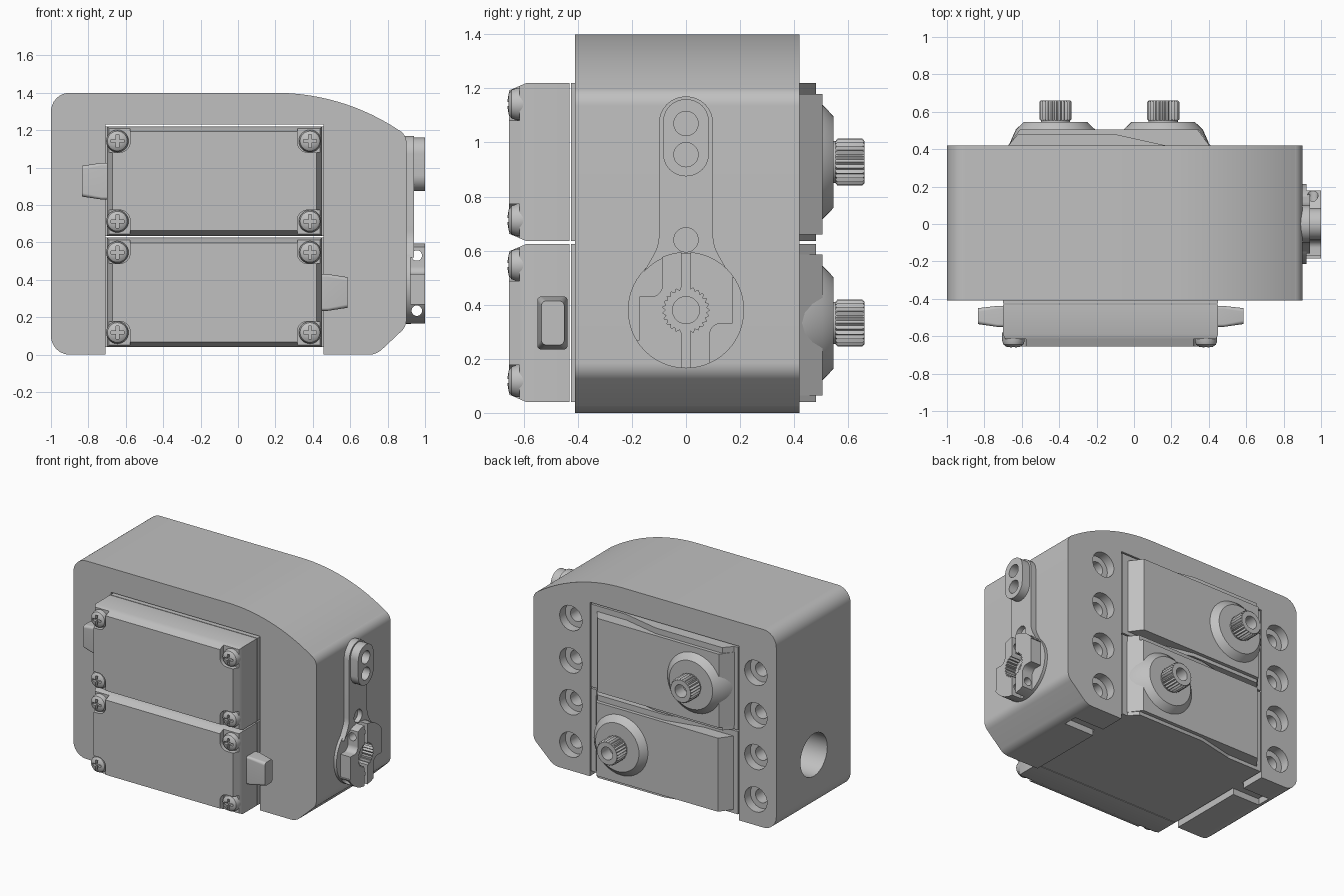
import bpy, bmesh, math
from mathutils import Vector

cube = bpy.data.objects.get("Cube")
if cube:
    bpy.data.objects.remove(cube)

grey = bpy.data.materials.new("plain grey")
grey.use_nodes = True
grey.diffuse_color = (0.53, 0.53, 0.53, 1)
grey.node_tree.nodes["Principled BSDF"].inputs["Base Color"].default_value = (0.53, 0.53, 0.53, 1)


# ---- outlines ----
def rect(u0, u1, v0, v1):
    return [(u0, v0), (u1, v0), (u1, v1), (u0, v1)]


def circle(u, v, r, n=40, tooth=0):
    return [(u + (r - tooth * (i % 2)) * math.cos(math.tau * i / n),
             v + (r - tooth * (i % 2)) * math.sin(math.tau * i / n)) for i in range(n)]


def rounded(corners, steps=8):
    out = []
    for i, (u, v, r) in enumerate(corners):
        p = Vector((u, v))
        if r == 0:
            out.append((u, v))
            continue
        a = (Vector(corners[i - 1][:2]) - p).normalized()
        b = (Vector(corners[(i + 1) % len(corners)][:2]) - p).normalized()
        half = a.angle(b) / 2
        c = p + (a + b).normalized() * r / math.sin(half)
        pa, pb = p + a * r / math.tan(half) - c, p + b * r / math.tan(half) - c
        for k in range(steps + 1):
            q = c + pa.lerp(pb, k / steps).normalized() * r
            out.append((q.x, q.y))
    return out


def round_rect(u0, u1, v0, v1, r):
    return rounded([(u, v, r) for u, v in rect(u0, u1, v0, v1)])


# ---- solids ----
def loft(name, axis, rings):
    """Capped solid through (depth, outline) rings along x or y."""
    bm = bmesh.new()
    loops = []
    for d, pts in rings:
        loops.append([bm.verts.new((u, d, v) if axis == "y" else (d, u, v)) for u, v in pts])
    n = len(loops[0])
    for lo, hi in zip(loops, loops[1:]):
        for i in range(n):
            bm.faces.new((lo[i], lo[(i + 1) % n], hi[(i + 1) % n], hi[i]))
    bm.faces.new(loops[0])
    bm.faces.new(loops[-1])
    bmesh.ops.recalc_face_normals(bm, faces=bm.faces)
    mesh = bpy.data.meshes.new(name)
    bm.to_mesh(mesh)
    bm.free()
    mesh.materials.append(grey)
    obj = bpy.data.objects.new(name, mesh)
    bpy.context.collection.objects.link(obj)
    return obj


def prism(name, axis, d0, d1, pts):
    return loft(name, axis, [(d0, pts), (d1, pts)])


def cut(obj, cutters):
    for c in cutters:
        mod = obj.modifiers.new("cut", "BOOLEAN")
        mod.operation = "DIFFERENCE"
        mod.solver = "EXACT"
        mod.object = c
    bpy.context.view_layer.update()
    deps = bpy.context.evaluated_depsgraph_get()
    mesh = bpy.data.meshes.new_from_object(obj.evaluated_get(deps))
    obj.modifiers.clear()
    obj.data = mesh
    for c in cutters:
        bpy.data.objects.remove(c)


# ---- bracket with open slot, ear slot, screw holes and side hole ----
SERVO_Z = (0.04, 0.635)          # bottoms of the two servos
H = 0.585                        # servo height
X0, X1 = -0.70, 0.45             # servo ends
EAR0, EAR1 = -0.91, 0.68

R = 1.19
crown = [(0.2 + 0.66 * k / 14, 1.4 - R + math.sqrt(R * R - (0.66 * k / 14) ** 2), 0)
         for k in range(14, -1, -1)]
bracket = prism("bracket", "y", -0.41, 0.42, rounded(
    [(-1, 0, 0.1), (0.74, 0, 0.1), (0.9, 0.15, 0.08), (0.9, 1.185, 0.07)]
    + crown + [(-1, 1.4, 0.1)]))
cutters = [
    prism("slot_cut", "y", -0.6, 0.6, rect(X0 - 0.008, X1 + 0.008, -0.1, 1.23)),
    prism("ear_cut", "y", 0.14, 0.24, rect(EAR0 - 0.01, EAR1 + 0.01, -0.1, 1.23)),
    prism("side_hole_cut", "x", -1.1, -0.65, circle(0, 0.38, 0.15)),
]
holes = [(x, z0 + H / 2 + s) for x in (-0.84, 0.607) for z0 in SERVO_Z for s in (-0.15, 0.15)]
for x, z in holes:
    cutters.append(loft("screw_hole_cut", "y", [
        (0.2, circle(x, z, 0.048, 24)), (0.355, circle(x, z, 0.048, 24)),
        (0.355, circle(x, z, 0.088, 24)), (0.5, circle(x, z, 0.088, 24))]))
cut(bracket, cutters)


# ---- corner screw, built once and copied ----
def screw(x, z):
    dome = [(-0.58, 0.06), (-0.625, 0.06), (-0.645, 0.053), (-0.656, 0.038), (-0.66, 0.015)]
    s = loft("cover_screw", "y", [(d, circle(x, z, r, 28)) for d, r in dome])
    cut(s, [prism("cross_cut", "y", -0.7, -0.638, rect(x - a, x + a, z - b, z + b))
            for a, b in ((0.035, 0.008), (0.008, 0.035))])


# ---- one servo; flip mirrors it end to end ----
MID = (X0 + X1) / 2 - 0.007


def servo(label, z0, flip):
    z1, zc = z0 + H, z0 + H / 2
    fx = (lambda x: 2 * MID - x) if flip else (lambda x: x)
    gx = fx(-0.42)

    # case with bevelled front and recessed corners
    case = loft(label + "_case", "y", [
        (-0.59, rect(X0, X1, z0, z1)), (0.42, rect(X0, X1, z0, z1))])
    front = loft(label + "_front_cover", "y", [
        (-0.655, rect(X0 + 0.03, X1 - 0.03, z0 + 0.028, z1 - 0.028)),
        (-0.59, rect(X0, X1, z0, z1)), (-0.43, rect(X0, X1, z0, z1))])
    cut(case, [prism("front_trim", "y", -0.7, -0.425, rect(-1, 1, -0.2, 1.5))])
    spots = [(x, z) for x in (-0.645, 0.385) for z in (z0 + 0.078, z1 - 0.078)]
    corner = []
    for x, z in spots:
        a, b = (-1, x + 0.068) if x < 0 else (x - 0.068, 1)
        c, d = (z - 0.2, z + 0.06) if z < zc else (z - 0.06, z + 0.2)
        corner.append(prism("corner_cut", "y", -0.7, -0.615, round_rect(a, b, c, d, 0.055)))
    cut(front, corner)
    for x, z in spots:
        screw(x, z)

    # mounting ears
    ears = prism(label + "_ears", "y", 0.145, 0.235, rect(EAR0, EAR1, z0, z1))
    cut(ears, [prism("ear_hole_cut", "y", 0, 0.4, circle(x, z, 0.045, 24))
               for x, z in holes if z0 < z < z1])

    # back cover: full-height wedge and a raised bevelled plate
    wedge = [(-0.68, 0.41), (-0.62, 0.48), (-0.1, 0.48), (0.17, 0.42), (0.17, 0.41)]
    bm_pts = [(fx(x), y) for x, y in wedge]
    rings = [(z0, bm_pts), (z1, bm_pts)]
    w = loft(label + "_back_wedge", "y", rings)
    for v in w.data.vertices:        # lay the profile flat and extrude it upward
        v.co = (v.co.x, v.co.z, v.co.y)
    w.data.flip_normals()

    def plate_outline(grow):
        a, b = sorted((fx(-0.61 - grow), fx(0.34 + grow)))
        return rect(a, b, z0 + 0.025, z1 - 0.04)
    loft(label + "_back_plate", "y", [
        (0.41, plate_outline(0.07)), (0.505, plate_outline(0))])

    # output boss and hollow toothed shaft
    loft(label + "_output_boss", "y", [
        (0.42, circle(gx, zc, 0.25)), (0.505, circle(gx, zc, 0.212)),
        (0.545, circle(gx, zc, 0.17))])
    shaft = loft(label + "_output_shaft", "y", [
        (0.53, circle(gx, zc, 0.078, 50)), (0.553, circle(gx, zc, 0.078, 50)),
        (0.56, circle(gx, zc, 0.087, 50, 0.012)), (0.652, circle(gx, zc, 0.087, 50, 0.012)),
        (0.66, circle(gx, zc, 0.078, 50))])
    cut(shaft, [prism("shaft_hole_cut", "y", 0.57, 0.7, circle(gx, zc, 0.045, 24))])

    # cable boot
    side, end = (1, X1) if flip else (-1, X0)
    loft(label + "_cable_boot", "x", [
        (end - side * 0.03, round_rect(-0.55, -0.438, zc - 0.098, zc + 0.098, 0.015)),
        (end + side * 0.03, round_rect(-0.55, -0.438, zc - 0.098, zc + 0.098, 0.015)),
        (end + side * 0.135, round_rect(-0.535, -0.45, zc - 0.082, zc + 0.082, 0.02))])


servo("lower_servo", SERVO_Z[0], True)
servo("upper_servo", SERVO_Z[1], False)

# ---- clamp arm on the left side ----
HZ = 0.38
arm = prism("arm", "x", 0.84, 0.94, rounded([
    (-0.19, 0.46, 0), (0.19, 0.46, 0), (0.1, 0.62, 0.15), (0.1, 1.17, 0.098),
    (-0.1, 1.17, 0.098), (-0.1, 0.62, 0.15)]))
pad = prism("arm_end_pad", "x", 0.92, 1.0, round_rect(-0.085, 0.085, 0.875, 1.16, 0.083))
base = prism("hub_base", "x", 0.86, 0.92, circle(0, HZ, 0.215, 56))
hub = prism("clamp_hub", "x", 0.89, 1.0, circle(0, HZ, 0.215, 56))


def pin_cut(z, r=0.045):
    return prism("pin_cut", "x", 0.905, 1.1, circle(0, z, r, 28))


cut(pad, [pin_cut(z) for z in (1.07, 0.955)])
cut(arm, [pin_cut(z) for z in (1.07, 0.955, 0.64)]
    + [prism("hub_clearance", "x", 0.8, 1.1, circle(0, HZ, 0.21, 56))])
hub_cuts = [
    prism("slit_cut", "x", 0.925, 1.1, rect(-0.016, 0.016, 0.1, 0.65)),
    prism("spline_cut", "x", 0.91, 1.1, circle(0, HZ, 0.087, 50, 0.012)),
    prism("upper_notch", "x", 0.921, 1.1, round_rect(-0.4, -0.088, 0.43, 0.8, 0.04)),
    prism("lower_notch", "x", 0.921, 1.1, round_rect(0.088, 0.4, 0, 0.33, 0.04)),
    prism("front_flat", "x", 0.921, 1.1, rect(-0.4, -0.172, 0.27, 0.5)),
    prism("back_flat", "x", 0.921, 1.1, rect(0.172, 0.4, 0.26, 0.5)),
]
hub_cuts += [prism("clamp_screw_cut", "y", -0.5, 0.5, circle(0.956, HZ + s, 0.028, 20))
             for s in (-0.145, 0.15)]
cut(hub, hub_cuts)
cut(base, [prism("hub_centre_cut", "x", 0.87, 1.1, circle(0, HZ, 0.05, 28))])

# ---- smooth curved faces, keep edges sharp ----
for obj in bpy.context.scene.objects:
    if obj.type == "MESH":
        obj.data.shade_smooth()
        obj.data.set_sharp_from_angle(angle=math.radians(28))
